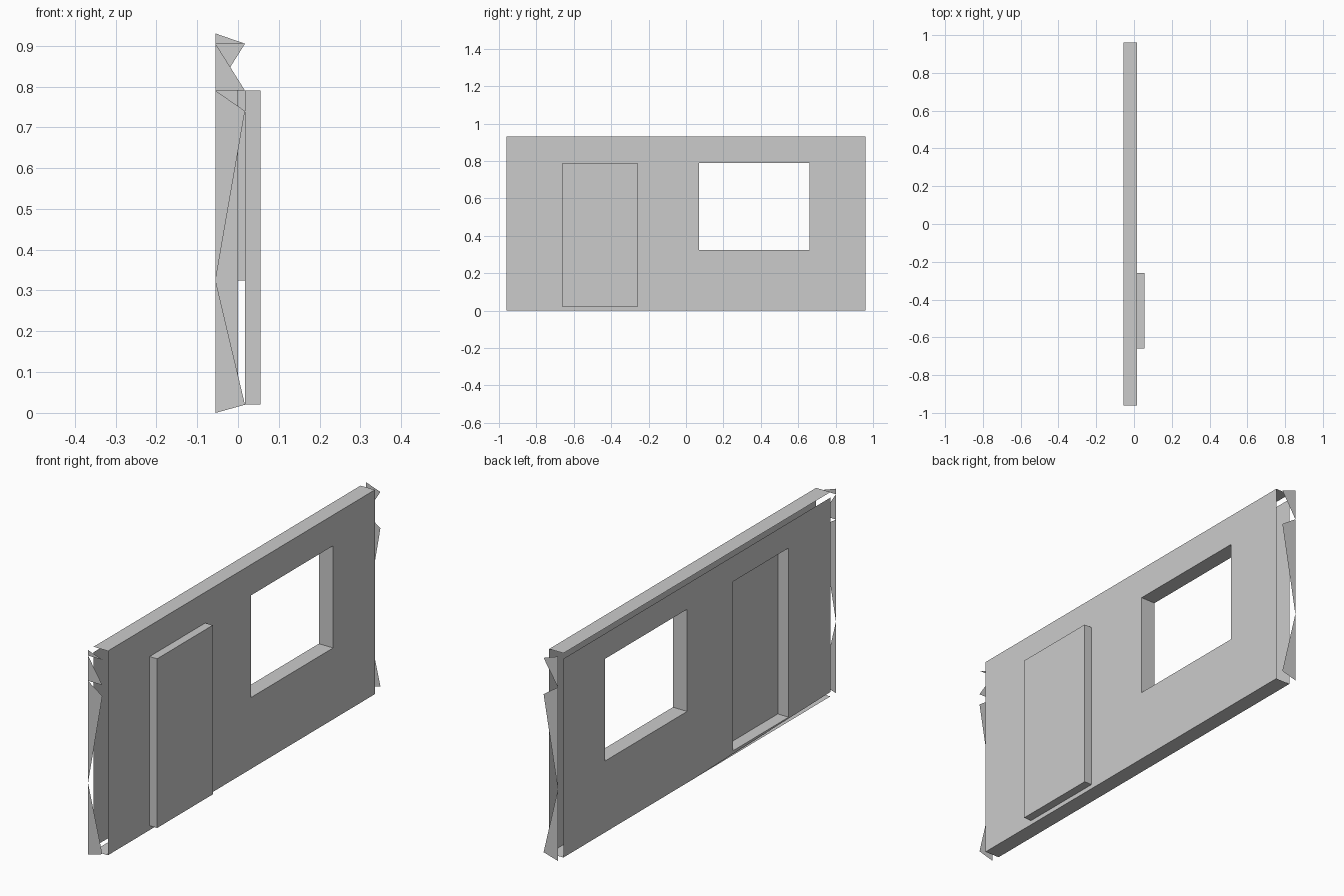
import bpy, bmesh
from mathutils import Vector

if "Cube" in bpy.data.objects:
    bpy.data.objects.remove(bpy.data.objects["Cube"])

# Main dimensions
BACK, FRONT = -0.055, 0.017          # wall faces along x
DOOR_BACK, DOOR_FRONT = 0.0, 0.055
HALF, END = 0.96, 1.0                # wall half length, end cap position
TOP, BACK_TOP, SILL = 0.93, 0.905, 0.02
DOOR = (-0.66, -0.26, SILL, 0.79)    # y0, y1, z0, z1
WINDOW = (0.07, 0.66, 0.325, 0.79)

grey = bpy.data.materials.new("plain_grey")
grey.diffuse_color = (0.6, 0.6, 0.6, 1)
grey.use_nodes = True
grey.node_tree.nodes["Principled BSDF"].inputs["Base Color"].default_value = grey.diffuse_color


def build(name, polys):
    """Make an object from (points, facing direction) pairs."""
    bm = bmesh.new()
    for pts, facing in polys:
        f = bm.faces.new([bm.verts.new(p) for p in pts])
        f.normal_update()
        if f.normal.dot(Vector(facing)) < 0:
            f.normal_flip()
    bmesh.ops.remove_doubles(bm, verts=bm.verts, dist=0.0005)
    me = bpy.data.meshes.new(name)
    bm.to_mesh(me)
    bm.free()
    me.materials.append(grey)
    ob = bpy.data.objects.new(name, me)
    bpy.context.collection.objects.link(ob)
    return ob


def side_quad(x, y0, y1, z0, z1, facing):
    return ([(x, y0, z0), (x, y1, z0), (x, y1, z1), (x, y0, z1)], (facing, 0, 0))


def flat_quad(x0, x1, y0, y1, z, facing):
    return ([(x0, y0, z), (x1, y0, z), (x1, y1, z), (x0, y1, z)], (0, 0, facing))


def tube(x0, x1, opening, out):
    """Four walls around a rectangle, facing out (1) or in (-1)."""
    y0, y1, z0, z1 = opening
    polys = [flat_quad(x0, x1, y0, y1, z0, -out), flat_quad(x0, x1, y0, y1, z1, out)]
    for y, d in ((y0, -out), (y1, out)):
        polys.append(([(x0, y, z0), (x1, y, z0), (x1, y, z1), (x0, y, z1)], (0, d, 0)))
    return polys


def panel(name, x, top, facing):
    """Wall face with the door and window openings left out."""
    ys = [-HALF, DOOR[0], DOOR[1], WINDOW[0], WINDOW[1], HALF]
    zs = [0, SILL, WINDOW[2], WINDOW[3], top]
    polys = []
    for y0, y1 in zip(ys, ys[1:]):
        for z0, z1 in zip(zs, zs[1:]):
            cy, cz = (y0 + y1) / 2, (z0 + z1) / 2
            if not any(h[0] < cy < h[1] and h[2] < cz < h[3] for h in (DOOR, WINDOW)):
                polys.append(side_quad(x, y0, y1, z0, z1, facing))
    return build(name, polys)


# Wall faces; the back one has a bottom edge that rises toward the door end
panel("front_panel", FRONT, TOP, 1)
back = panel("back_panel", BACK, BACK_TOP, -1)
for v in back.data.vertices:
    if v.co.z < 0.001 and v.co.y < WINDOW[0]:
        v.co.z = SILL * (WINDOW[0] - v.co.y) / (WINDOW[0] + HALF)

# Top and bottom strips
build("top_strip", [flat_quad(BACK, FRONT, -HALF, HALF, TOP, 1)])
build("bottom_strip", [flat_quad(BACK, FRONT, -HALF, HALF, 0, -1)])

# Window lining
build("window_lining", tube(BACK, FRONT, WINDOW, -1))

# Door: recess at the back, raised slab at the front
build("door_recess", tube(BACK, DOOR_BACK, DOOR, -1) + [side_quad(DOOR_BACK, *DOOR, -1)])
build("door_slab", tube(FRONT, DOOR_FRONT, DOOR, 1) + [side_quad(DOOR_FRONT, *DOOR, 1)])

# Broken end caps made of loose triangles, as (x, z) corners
lower = [[(BACK, 0.79), (FRONT, 0.74), (BACK, 0.325)],
         [(BACK, 0.325), (FRONT, SILL), (BACK, 0)]]
near = [[(BACK, TOP), (FRONT, BACK_TOP), (BACK, BACK_TOP)],
        [(BACK, BACK_TOP), (FRONT, 0.79), (BACK, 0.79)]]
far = [[(BACK, TOP), (FRONT, BACK_TOP), (BACK, 0.79)]]
for name, y, tris in (("near_end_cap", -END, near + lower), ("far_end_cap", END, far + lower)):
    build(name, [([(x, y, z) for x, z in t], (0, y, 0)) for t in tris])
